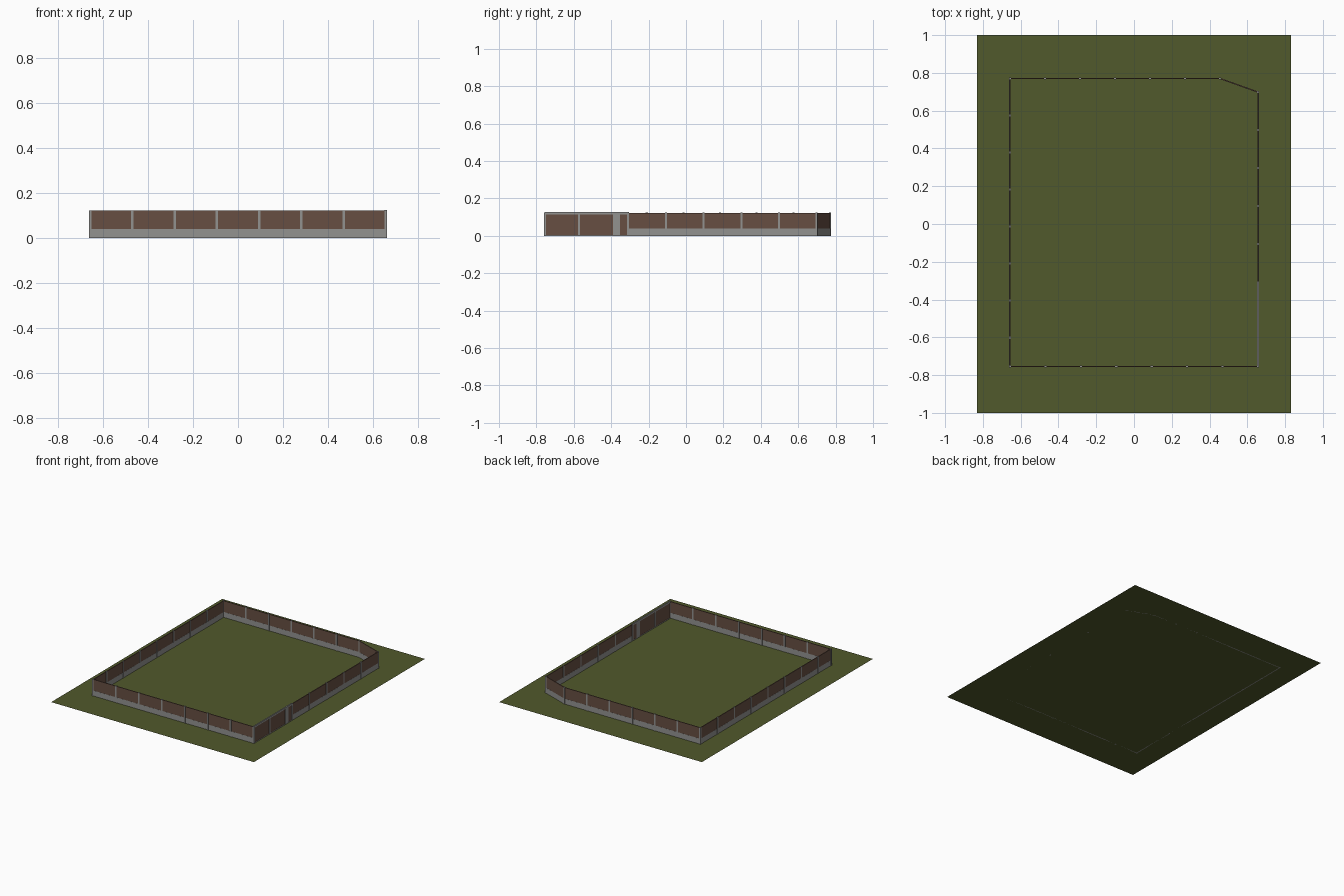
import bpy, bmesh, math
from mathutils import Matrix, Vector

if "Cube" in bpy.data.objects:
    bpy.data.objects.remove(bpy.data.objects["Cube"])


def mat(name, rgb):
    m = bpy.data.materials.new(name)
    m.diffuse_color = (*rgb, 1)
    m.use_nodes = True
    m.node_tree.nodes["Principled BSDF"].inputs["Base Color"].default_value = m.diffuse_color
    return m


GRASS = mat("grass green", (0.082, 0.100, 0.025))
WOOD = mat("brown wood", (0.135, 0.078, 0.055))
CONCRETE = mat("concrete grey", (0.29, 0.29, 0.28))


def make(name, bm, material):
    me = bpy.data.meshes.new(name)
    bm.to_mesh(me)
    bm.free()
    me.materials.append(material)
    ob = bpy.data.objects.new(name, me)
    bpy.context.collection.objects.link(ob)


def slab(bm, a, b, z0, z1, thick):
    """Upright box whose centre line runs from a to b."""
    a, b = Vector(a), Vector(b)
    d, c = b - a, (a + b) / 2
    bmesh.ops.create_cube(bm, size=1, matrix=(
        Matrix.Translation((c.x, c.y, (z0 + z1) / 2))
        @ Matrix.Rotation(math.atan2(d.y, d.x), 4, 'Z')
        @ Matrix.Diagonal((d.length, thick, z1 - z0, 1))))


POST, TOP, BASE = 0.011, 0.124, 0.04


def fence(name, pts):
    """Run of gravel boards and wood panels with a post at each point."""
    boards, panels, posts = bmesh.new(), bmesh.new(), bmesh.new()
    for a, b in zip(pts, pts[1:]):
        slab(boards, a, b, 0, BASE, 0.007)
        slab(panels, a, b, BASE, TOP - 0.002, 0.006)
    for x, y in pts[:-1]:
        slab(posts, (x - POST / 2, y), (x + POST / 2, y), 0, TOP, POST)
    make(name + "_gravel_boards", boards, CONCRETE)
    make(name + "_panels", panels, WOOD)
    make(name + "_posts", posts, CONCRETE)


X, YF, YB = 0.657, -0.754, 0.770

# Lawn
lawn = bmesh.new()
bmesh.ops.create_grid(lawn, x_segments=1, y_segments=1, size=1,
                      matrix=Matrix.Diagonal((0.83, 1, 1, 1)))
make("lawn", lawn, GRASS)

# Fence runs, going round the plot
fence("front_fence", [(X - i * 2 * X / 7, YF) for i in range(8)])
fence("left_fence", [(-X, YF)] + [(-X, YB - i * 0.196) for i in range(7, -1, -1)])
fence("back_fence", [(-X + i * 0.1855, YB) for i in range(7)])
fence("angled_fence", [(-X + 6 * 0.1855, YB), (X, 0.698)])
fence("right_fence", [(X, 0.698 - i * 0.2012) for i in range(6)])

# Gate section: full height boards in a grey frame
GATE_END = -0.308
frame, leaves = bmesh.new(), bmesh.new()
slab(leaves, (X, YF), (X, GATE_END), 0.005, 0.114, 0.006)
slab(frame, (X, YF), (X, GATE_END), 0.114, 0.126, 0.009)
slab(frame, (X, YF), (X, GATE_END), 0, 0.005, 0.009)
for y, w in ((-0.573, 0.011), (-0.372, 0.037), (GATE_END - 0.002, 0.011)):
    slab(frame, (X, y - w / 2), (X, y + w / 2), 0, 0.126, 0.010)
make("gate_boards", leaves, WOOD)
make("gate_frame", frame, CONCRETE)
